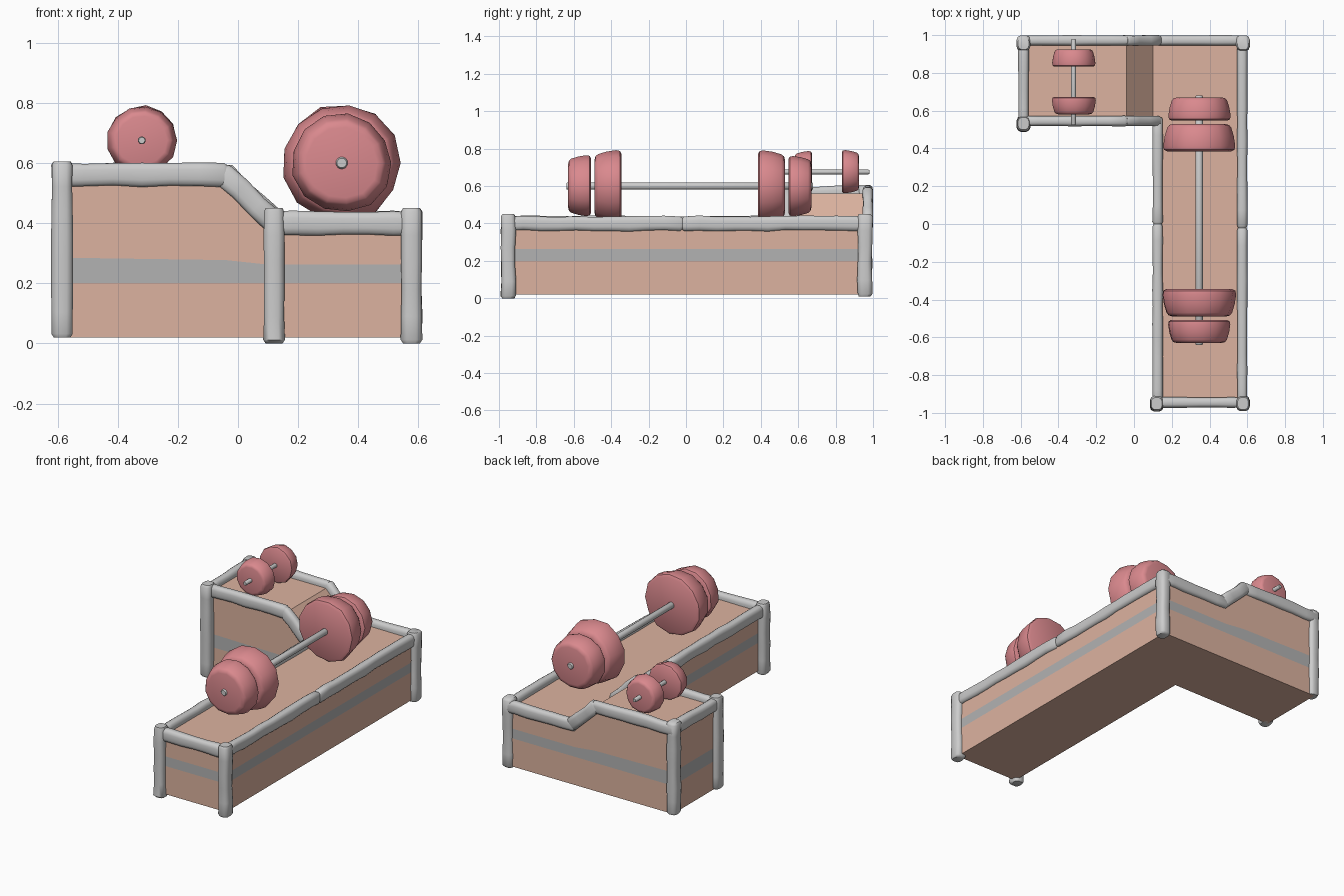
import bpy, bmesh, math, random
from mathutils import Vector

if "Cube" in bpy.data.objects:
    bpy.data.objects.remove(bpy.data.objects["Cube"])

random.seed(4)


def material(name, rgb):
    m = bpy.data.materials.new(name)
    m.diffuse_color = (*rgb, 1)
    m.use_nodes = True
    m.node_tree.nodes["Principled BSDF"].inputs["Base Color"].default_value = m.diffuse_color
    return m


peach = material("peach", (0.72, 0.45, 0.35))
pink = material("pink", (0.70, 0.25, 0.27))
grey = material("grey", (0.45, 0.45, 0.45))


def finish(bm, name, mats=(), angle=40):
    bmesh.ops.recalc_face_normals(bm, faces=bm.faces)
    me = bpy.data.meshes.new(name)
    bm.to_mesh(me)
    bm.free()
    ob = bpy.data.objects.new(name, me)
    bpy.context.collection.objects.link(ob)
    for m in mats:
        me.materials.append(m)
    bpy.ops.object.select_all(action='DESELECT')
    ob.select_set(True)
    bpy.context.view_layer.objects.active = ob
    bpy.ops.object.shade_smooth_by_angle(angle=math.radians(angle))
    return ob


def skin(bm, rings):
    """Bridge successive vertex rings and cap both ends."""
    n = len(rings[0])
    for a, b in zip(rings, rings[1:]):
        for i in range(n):
            j = (i + 1) % n
            bm.faces.new((a[i], a[j], b[j], b[i]))
    bm.faces.new(rings[0])
    bm.faces.new(rings[-1])


def log(name, p0, p1, w, h):
    """Wobbly rounded beam from p0 to p1, w wide and h high."""
    p0, p1 = Vector(p0), Vector(p1)
    d = (p1 - p0).normalized()
    vertical = abs(d.z) > 0.95
    side = Vector((1, 0, 0)) if vertical else d.cross(Vector((0, 0, 1))).normalized()
    up = side.cross(d)
    length = (p1 - p0).length
    segs = max(3, round(length / 0.09))
    e = min(0.012 / length, 0.1)
    steps = [0, e] + [k / segs for k in range(1, segs)] + [1 - e, 1]
    bm = bmesh.new()
    rings = []
    for k, t in enumerate(steps):
        s = 0.8 if k in (0, len(steps) - 1) else random.uniform(0.93, 1.05)
        c = p0.lerp(p1, t) + up * random.uniform(-0.003, 0.003)
        ring = []
        for i in range(12):
            a = math.tau * (i + 0.5) / 12
            x, y = (math.copysign(abs(f) ** 0.65, f) for f in (math.cos(a), math.sin(a)))
            ring.append(bm.verts.new(c + side * x * w / 2 * s + up * y * h / 2 * s))
        rings.append(ring)
    skin(bm, rings)
    return finish(bm, name, angle=50)


# L-shaped body: outline swept through bottom, stripe and deck levels
outline = [(-.59, .54), (-.04, .54), (.10, .54), (.13, .54), (.13, -.95), (.58, -.95),
           (.58, .54), (.58, .975), (.13, .975), (.10, .975), (-.04, .975), (-.59, .975)]
bm = bmesh.new()
levels = [lambda x: 0.02, lambda x: 0.20,
          lambda x: 0.285 if x < -0.3 else 0.277 if x < 0 else 0.262,
          lambda x: 0.56 if x < 0 else 0.40]
rings = [[bm.verts.new((x, y, f(x))) for x, y in outline] for f in levels]
n = len(outline)
for k in range(3):
    for i in range(n):
        j = (i + 1) % n
        f = bm.faces.new((rings[k][i], rings[k][j], rings[k + 1][j], rings[k + 1][i]))
        f.material_index = 1 if k == 1 else 0
bm.faces.new(rings[0])
for ids in [(0, 1, 10, 11), (1, 2, 9, 10), (2, 3, 8, 9), (3, 6, 7, 8), (3, 4, 5, 6)]:
    bm.faces.new([rings[3][i] for i in ids])
body = finish(bm, "box_body", (peach, grey), 35)

# Rim beams along the upper edges
W, H, LO, HI = 0.056, 0.08, 0.40, 0.56
for side, y in (("back", 0.972), ("inner", 0.545)):
    log(side + "_rim_high", (-.605, y, HI), (-.035, y, HI), W, H)
    log(side + "_rim_slope", (-.055, y, HI + .01), (.125, y, LO), W, H)
log("back_rim_low", (.10, .972, LO), (.60, .972, LO), W, H)
log("left_rim", (-.585, .52, HI), (-.585, .99, HI), W, H)
log("front_rim", (.10, -.945, LO), (.60, -.945, LO), W, H)
for side, x, back in (("right", .573, .99), ("notch", .125, .565)):
    mid = -0.02 if side == "right" else 0
    log(side + "_rim_front", (x, -.965, LO), (x, mid, LO), W, H)
    log(side + "_rim_back", (x, mid, LO), (x, back, LO), W, H)

# Corner posts
for name, x, y, bottom, top in (("front_right_post", .577, -.95, 0, .45),
                                ("front_left_post", .12, -.95, 0, .45),
                                ("back_right_post", .577, .957, .01, .45),
                                ("back_left_post", -.585, .957, .02, .605),
                                ("notch_left_post", -.585, .53, .02, .605)):
    log(name, (x, y, bottom), (x, y, top), 0.072, 0.08)


def plate(name, x, y, z, r, depth, out):
    """Chunky weight tapering towards the out (+1/-1) end of the bar."""
    profile = [(.9, 0), (.98, .06), (1, .2), (.96, .55), (.89, .86), (.83, .96), (.72, 1)]
    sides = 13
    wob = [random.uniform(0.96, 1.01) for _ in range(sides)]
    bm = bmesh.new()
    rings = []
    for k, t in profile:
        rings.append([bm.verts.new((x + r * k * wob[i] * math.cos(math.tau * i / sides),
                                    y + out * depth * t,
                                    z + r * k * wob[i] * math.sin(math.tau * i / sides)))
                      for i in range(sides)])
    skin(bm, rings)
    finish(bm, name, (pink,), 45)


def bar(name, x, y0, y1, z, r):
    bm = bmesh.new()
    rings = [[bm.verts.new((x + r * k * math.cos(math.tau * i / 14), y,
                            z + r * k * math.sin(math.tau * i / 14))) for i in range(14)]
             for y, k in ((y0, .8), (y0 + .005, 1), (y1 - .005, 1), (y1, .8))]
    skin(bm, rings)
    finish(bm, name)


# Long barbell with paired plates, short dumbbell with single plates
bar("barbell_bar", .345, -.64, .68, .60, .02)
bar("dumbbell_bar", -.32, .525, .98, .675, .013)
for out, end in ((1, "back"), (-1, "front")):
    plate("barbell_large_plate_" + end, .345, .02 + out * .365, .60, .198, .145, out)
    plate("barbell_small_plate_" + end, .345, .02 + out * .528, .60, .168, .122, out)
    plate("dumbbell_plate_" + end, -.32, .753 + out * .08, .675, .117, .092, out)
